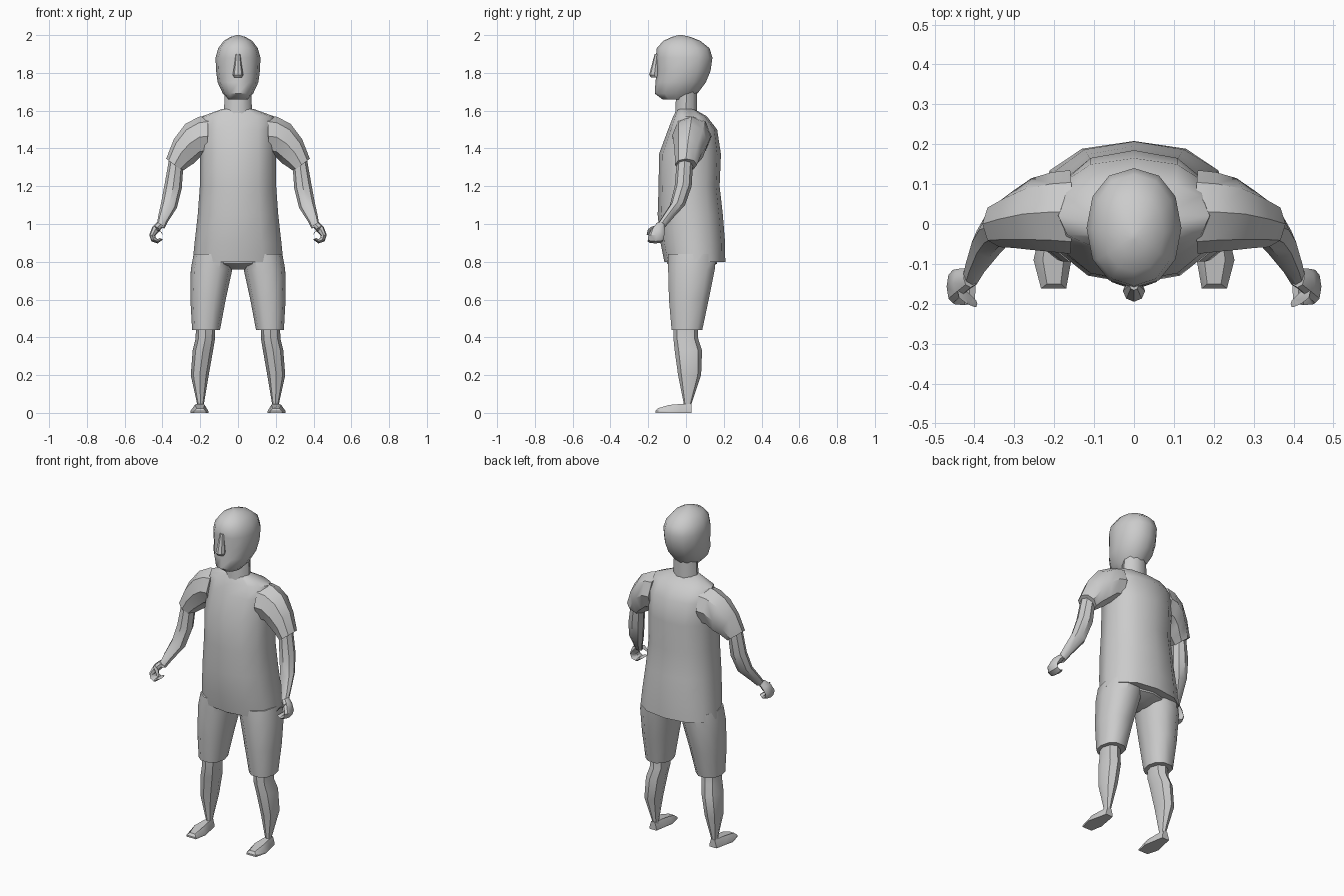
import bpy, bmesh, math
from mathutils import Vector


def loft(name, rings, mirror=False, angle=40):
    """Skin a list of point rings, cap both ends, optionally mirror in x."""
    bm = bmesh.new()
    vr = [[bm.verts.new(p) for p in r] for r in rings]
    n = len(vr[0])
    for a, b in zip(vr, vr[1:]):
        for i in range(n):
            j = (i + 1) % n
            bm.faces.new((a[i], a[j], b[j], b[i]))
    bm.faces.new(vr[0])
    bm.faces.new(vr[-1])
    bmesh.ops.recalc_face_normals(bm, faces=bm.faces)
    me = bpy.data.meshes.new(name)
    bm.to_mesh(me)
    bm.free()
    ob = bpy.data.objects.new(name, me)
    bpy.context.collection.objects.link(ob)
    if mirror:
        ob.modifiers.new("Mirror", 'MIRROR').use_mirror_merge = False
    bpy.ops.object.select_all(action='DESELECT')
    ob.select_set(True)
    bpy.context.view_layer.objects.active = ob
    bpy.ops.object.shade_smooth_by_angle(angle=math.radians(angle))
    return ob


def ring(c, u, v, n, p=1.0):
    """Ellipse (p=1) or squarer oval (p<1) around c with half axes u, v."""
    f = lambda t: math.copysign(abs(t) ** p, t) if abs(t) > 1e-6 else 0.0
    pts = []
    for i in range(n):
        a = 2 * math.pi * i / n
        pts.append(Vector(c) + Vector(u) * f(math.cos(a)) + Vector(v) * f(math.sin(a)))
    return pts


def column(name, rows, n=8, p=1.0, **kw):
    """Upright part from rows of (z, x_min, x_max, y_min, y_max)."""
    return loft(name, [ring(((a + b) / 2, (c + d) / 2, z), ((b - a) / 2, 0, 0),
                            (0, (d - c) / 2, 0), n, p) for z, a, b, c, d in rows], **kw)


def centred(rows):
    return [(z, -r, r, a, b) for z, r, a, b in rows]


def limb(name, rows, n=8):
    """Arm-like part from rows of (x, y, z, radius, y_radius, tilt)."""
    rings = []
    for x, y, z, r, ry, t in rows:
        t = math.radians(t)
        rings.append(ring((x, y, z), (r * math.cos(t), 0, r * math.sin(t)), (0, ry, 0), n))
    return loft(name, rings, mirror=True)


# Head, nose and neck
column("head", centred([
    (1.66, .05, -.125, .02), (1.69, .08, -.165, .06), (1.75, .108, -.162, .105),
    (1.81, .116, -.155, .13), (1.88, .119, -.16, .14), (1.93, .105, -.155, .125),
    (1.97, .075, -.12, .075), (1.99, .04, -.075, .025), (2.0, .008, -.04, -.02)]), n=12, p=.93)
column("nose", centred([
    (1.775, .02, -.185, -.14), (1.79, .028, -.195, -.14), (1.84, .02, -.182, -.14),
    (1.9, .012, -.166, -.14)]))
column("neck", centred([(1.58, .075, -.06, .06), (1.7, .07, -.055, .06)]), n=10)

# Shirt body
column("shirt", centred([
    (.8, .24, -.115, .208), (.9, .23, -.135, .207), (1.05, .213, -.15, .195),
    (1.2, .202, -.145, .178), (1.37, .2, -.143, .185), (1.5, .2, -.095, .165),
    (1.57, .19, -.068, .11), (1.61, .08, -.045, .04)]), n=12, p=.88)

# Sleeves and arms
limb("sleeve", [
    (.16, .03, 1.465, .11, .105, 92), (.205, .03, 1.46, .107, .1, 88),
    (.257, .025, 1.425, .107, .09, 78), (.302, .012, 1.375, .083, .072, 63),
    (.337, .0, 1.313, .054, .058, 37)])
limb("arm", [
    (.325, -.005, 1.34, .044, .043, 35), (.343, -.015, 1.2, .047, .045, 15),
    (.365, -.045, 1.1, .044, .04, 20), (.395, -.1, 1.03, .03, .03, 25),
    (.41, -.135, .985, .022, .026, 25)])

# Fist curled inwards, with thumb
limb("hand", [
    (.41, -.135, 1.0, .02, .024, 30), (.438, -.148, .97, .022, .036, 45),
    (.454, -.157, .94, .016, .042, 5), (.447, -.16, .918, .015, .042, -40),
    (.425, -.163, .908, .011, .04, -85), (.405, -.165, .922, .009, .036, -150)])
limb("thumb", [
    (.435, -.17, .978, .014, .018, 60), (.415, -.188, .968, .011, .015, 60),
    (.398, -.2, .945, .006, .009, 30)], n=6)

# Shorts: hips bridge and two legs
column("hips", centred([
    (.76, .04, -.03, .1), (.79, .15, -.1, .165), (.84, .2, -.1, .165)]), n=12)
column("shorts_leg", [
    (.44, .095, .243, -.08, .09), (.6, .065, .252, -.095, .125),
    (.76, .03, .25, -.1, .158), (.84, .01, .235, -.1, .165)], n=10, p=.88, mirror=True)

# Lower legs
column("lower_leg", [
    (.02, .18, .218, -.012, .03), (.05, .18, .217, -.012, .03), (.2, .155, .25, -.042, .08),
    (.33, .132, .24, -.06, .085), (.39, .122, .225, -.066, .065),
    (.46, .12, .222, -.068, .062)], mirror=True)

# Feet: sole outline and a smaller sloping upper
sole = [(.178, .03), (.225, .03), (.238, -.03), (.252, -.09), (.233, -.162),
        (.17, -.162), (.157, -.09), (.168, -.03)]
upper = [(x * .55 + .2 * .45, max(y, -.15), .047 if y > -.08 else .042 if y > -.1 else .024)
         for x, y in sole]
loft("foot", [[(x, y, 0) for x, y in sole], [(x, y, .01) for x, y in sole], upper],
     mirror=True)
